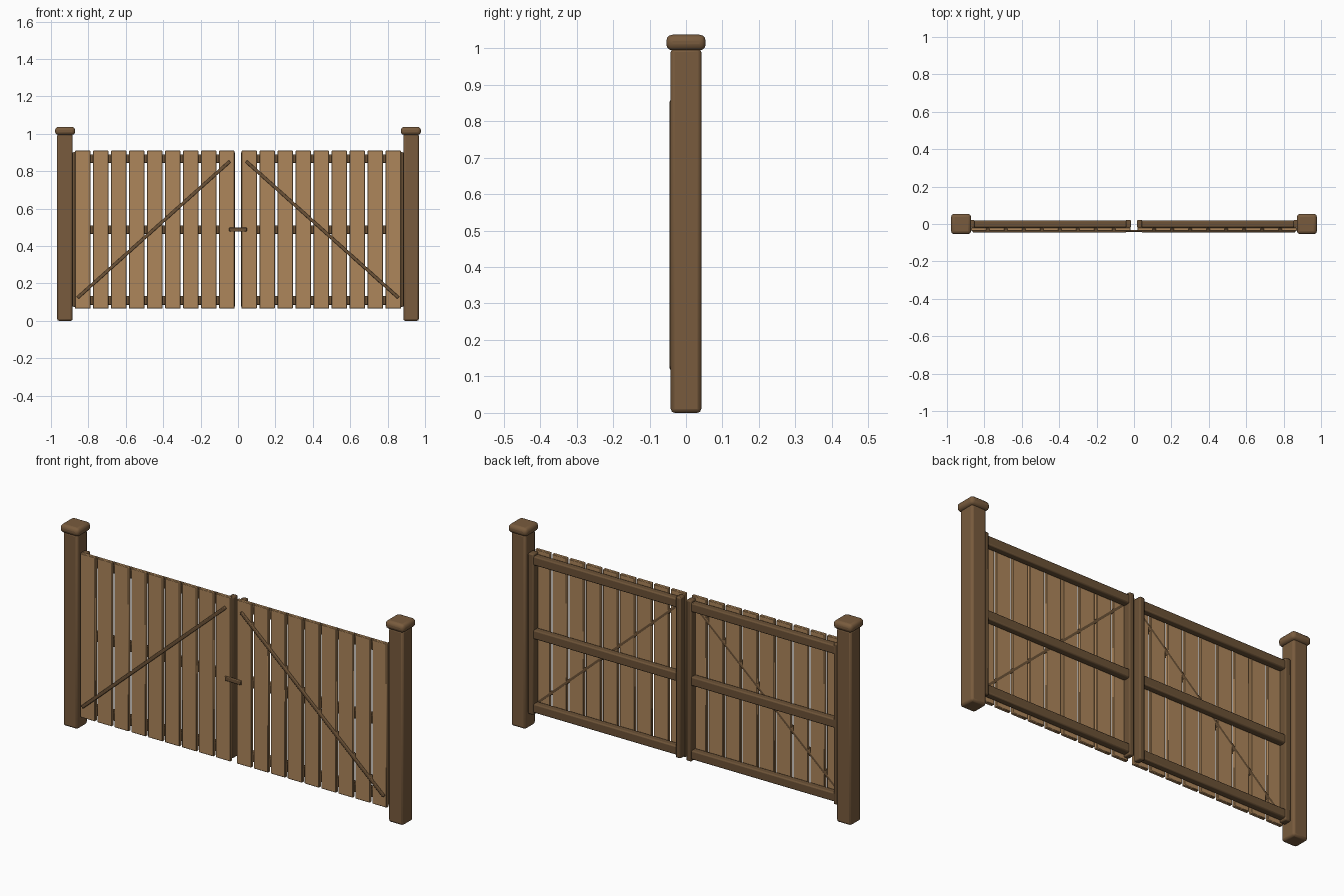
import bpy
import math

old = bpy.data.objects.get("Cube")
if old:
    bpy.data.objects.remove(old, do_unlink=True)


def material(name, color):
    mat = bpy.data.materials.new(name)
    mat.use_nodes = True
    mat.diffuse_color = (*color, 1)
    mat.node_tree.nodes["Principled BSDF"].inputs["Base Color"].default_value = (*color, 1)
    return mat


plank_wood = material("light plank wood", (0.42, 0.24, 0.105))
post_wood = material("post wood", (0.19, 0.105, 0.047))
frame_wood = material("dark frame wood", (0.15, 0.085, 0.038))


def box(name, low, high, mat, bevel, segments=2, tilt=0):
    """Bevelled box between two corners, optionally tilted about y."""
    center = [(a + b) / 2 for a, b in zip(low, high)]
    bpy.ops.mesh.primitive_cube_add(size=1, location=center)
    obj = bpy.context.object
    obj.name = name
    obj.scale = [b - a for a, b in zip(low, high)]
    bpy.ops.object.transform_apply(location=False, rotation=False, scale=True)
    obj.rotation_euler.y = tilt
    obj.data.materials.append(mat)
    mod = obj.modifiers.new("soft edges", "BEVEL")
    mod.width = bevel
    mod.segments = segments
    bpy.ops.object.shade_smooth_by_angle(angle=math.radians(30))
    return obj


def side_box(name, side, x0, x1, y, z, mat, bevel, segments=2):
    """Box given for the +x side, placed on either side."""
    xs = sorted((side * x0, side * x1))
    return box(name, (xs[0], y[0], z[0]), (xs[1], y[1], z[1]), mat, bevel, segments)


PLANKS = 9
PITCH = 0.0963

for side, label in ((1, "left"), (-1, "right")):
    # Post and its cap
    side_box(f"{label}_post", side, 0.884, 0.967, (-0.042, 0.042), (0, 1.0),
             post_wood, 0.011)
    side_box(f"{label}_post_cap", side, 0.871, 0.978, (-0.054, 0.054), (0.994, 1.037),
             post_wood, 0.017, 3)

    # Upright frame members at both ends of the leaf
    side_box(f"{label}_inner_stile", side, 0.016, 0.044, (-0.02, 0.022), (0.075, 0.902),
             frame_wood, 0.006)
    side_box(f"{label}_outer_stile", side, 0.853, 0.885, (-0.02, 0.022), (0.075, 0.902),
             frame_wood, 0.006)

    # Cross rails
    for height, z in (("bottom", 0.109), ("middle", 0.488), ("top", 0.867)):
        side_box(f"{label}_{height}_rail", side, 0.035, 0.865, (-0.018, 0.018),
                 (z - 0.023, z + 0.023), frame_wood, 0.006)

    # Vertical planks
    for i in range(PLANKS):
        x = 0.0595 + i * PITCH
        side_box(f"{label}_plank_{i + 1}", side, x - 0.042, x + 0.042,
                 (-0.037, -0.019), (0.066, 0.91), plank_wood, 0.003, 1)

    # Diagonal brace, from the top middle down to the post
    dx, dz = 0.815, 0.73
    length = math.hypot(dx, dz)
    cx, cz = side * 0.451, 0.488
    box(f"{label}_diagonal_brace", (cx - length / 2, -0.045, cz - 0.0085),
        (cx + length / 2, -0.0185, cz + 0.0085), frame_wood, 0.004,
        tilt=side * math.atan2(dz, dx))

# Latch bar across the gap
box("latch", (-0.047, -0.043, 0.477), (0.047, -0.031, 0.5), frame_wood, 0.004)
